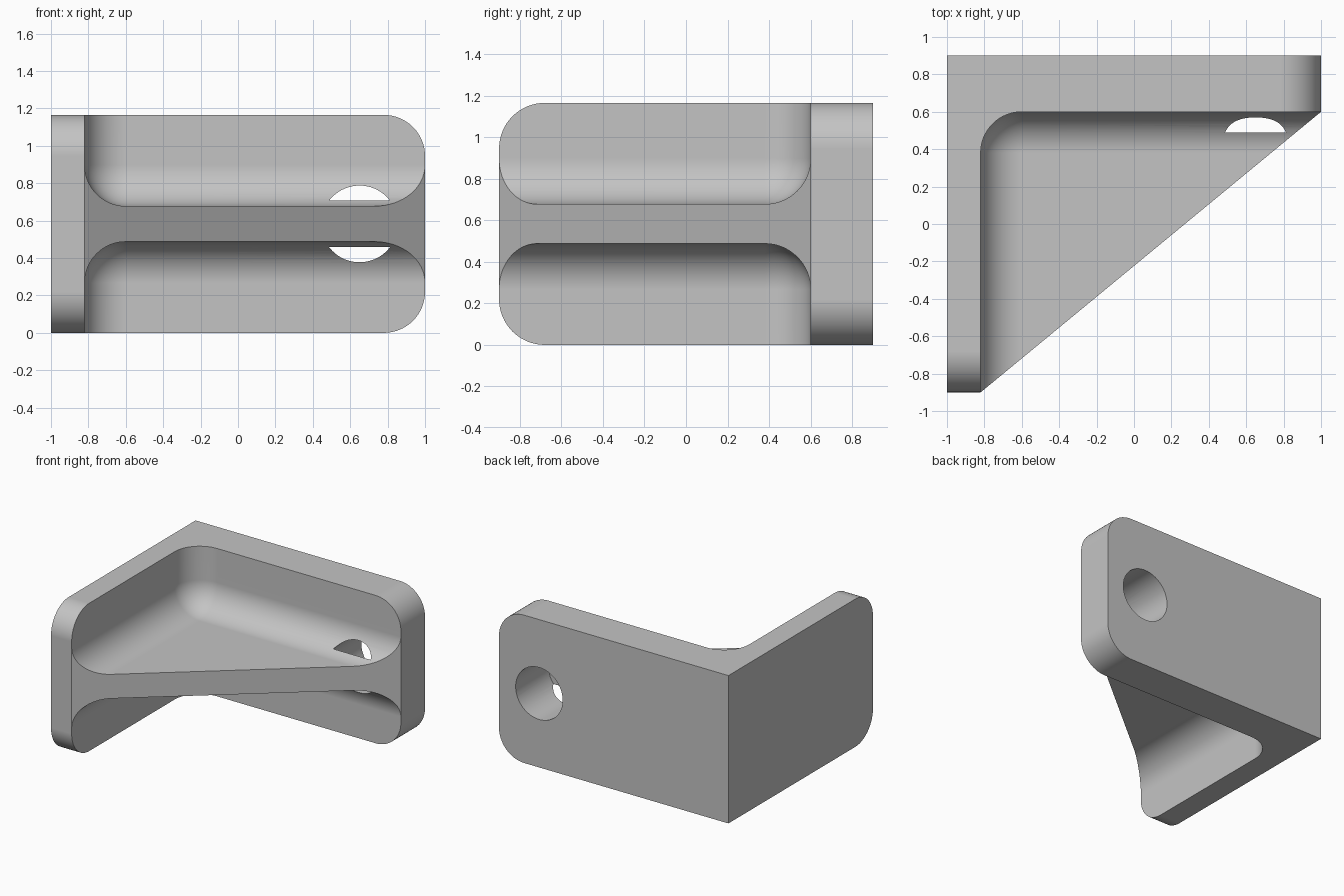
import bpy, bmesh, math
from mathutils import Matrix, Vector

if "Cube" in bpy.data.objects:
    bpy.data.objects.remove(bpy.data.objects["Cube"], do_unlink=True)

HEIGHT = 1.165
MID = HEIGHT / 2
RADIUS = 0.22
RIB = 0.19


def add_object(name, bm):
    bmesh.ops.recalc_face_normals(bm, faces=bm.faces)
    mesh = bpy.data.meshes.new(name)
    bm.to_mesh(mesh)
    bm.free()
    obj = bpy.data.objects.new(name, mesh)
    bpy.context.collection.objects.link(obj)
    return obj


def rounded_box(name, low, high, rounded):
    """Box between two corners, with the edges chosen by a rule rounded."""
    low, high = Vector(low), Vector(high)
    bm = bmesh.new()
    bmesh.ops.create_cube(bm, size=1)
    for v in bm.verts:
        v.co = [high[i] if v.co[i] > 0 else low[i] for i in range(3)]
    edges = [e for e in bm.edges if rounded(e)]
    bmesh.ops.bevel(bm, geom=edges, offset=RADIUS, segments=16,
                    profile=0.5, affect='EDGES')
    return add_object(name, bm)


def combine(target, tool, operation):
    bpy.context.view_layer.objects.active = target
    mod = target.modifiers.new(operation, 'BOOLEAN')
    mod.operation, mod.solver, mod.object = operation, 'EXACT', tool
    bpy.ops.object.modifier_apply(modifier=mod.name)
    bpy.data.objects.remove(tool, do_unlink=True)


# Triangular block whose slanted face becomes the front of the rib
slope = 1.5 / 1.82
corners = [(-1, 0.9), (-1, -0.9 - 0.18 * slope), (1 + 0.3 / slope, 0.9)]
bm = bmesh.new()
base = bm.faces.new([bm.verts.new((x, y, -0.3)) for x, y in corners])
ext = bmesh.ops.extrude_face_region(bm, geom=[base])
bmesh.ops.translate(bm, vec=(0, 0, HEIGHT + 0.6),
                    verts=[g for g in ext["geom"] if isinstance(g, bmesh.types.BMVert)])
bracket = add_object("corner_bracket", bm)


# Trim to height, with rounded free ends on both plates
def free_end(edge):
    a, b = (v.co for v in edge.verts)
    on_right = a.x > 0.9 and b.x > 0.9
    on_front = a.y < -0.8 and b.y < -0.8
    return abs(a.z - b.z) < 0.01 and (on_right or on_front)


combine(bracket, rounded_box("outline", (-2, -0.9, 0), (1, 2, HEIGHT), free_end), 'INTERSECT')

# Filleted pockets above and below the rib
for name, z0, z1 in (("upper_pocket", MID + RIB / 2, 3), ("lower_pocket", -2, MID - RIB / 2)):
    combine(bracket, rounded_box(name, (-0.82, -3, z0), (3, 0.6, z1), lambda e: True), 'DIFFERENCE')

# Blind bolt hole from the back, breaking out through the fillets
bm = bmesh.new()
bmesh.ops.create_cone(bm, cap_ends=True, segments=64, radius1=0.205, radius2=0.205, depth=0.8,
                      matrix=Matrix.Translation((0.65, 0.89, MID)) @ Matrix.Rotation(math.pi / 2, 4, 'X'))
combine(bracket, add_object("bolt_hole", bm), 'DIFFERENCE')

# Grey finish
grey = bpy.data.materials.new("grey")
grey.use_nodes = True
colour = (0.55, 0.55, 0.55, 1)
grey.diffuse_color = colour
grey.node_tree.nodes["Principled BSDF"].inputs["Base Color"].default_value = colour
bracket.data.materials.clear()
bracket.data.materials.append(grey)
for face in bracket.data.polygons:
    face.material_index = 0

# Smooth fillets, flat plates and sharp edges
bpy.ops.object.select_all(action='DESELECT')
bracket.select_set(True)
bpy.context.view_layer.objects.active = bracket
bpy.ops.object.shade_smooth_by_angle(angle=math.radians(30))
weighted = bracket.modifiers.new("even_shading", 'WEIGHTED_NORMAL')
weighted.keep_sharp = True
